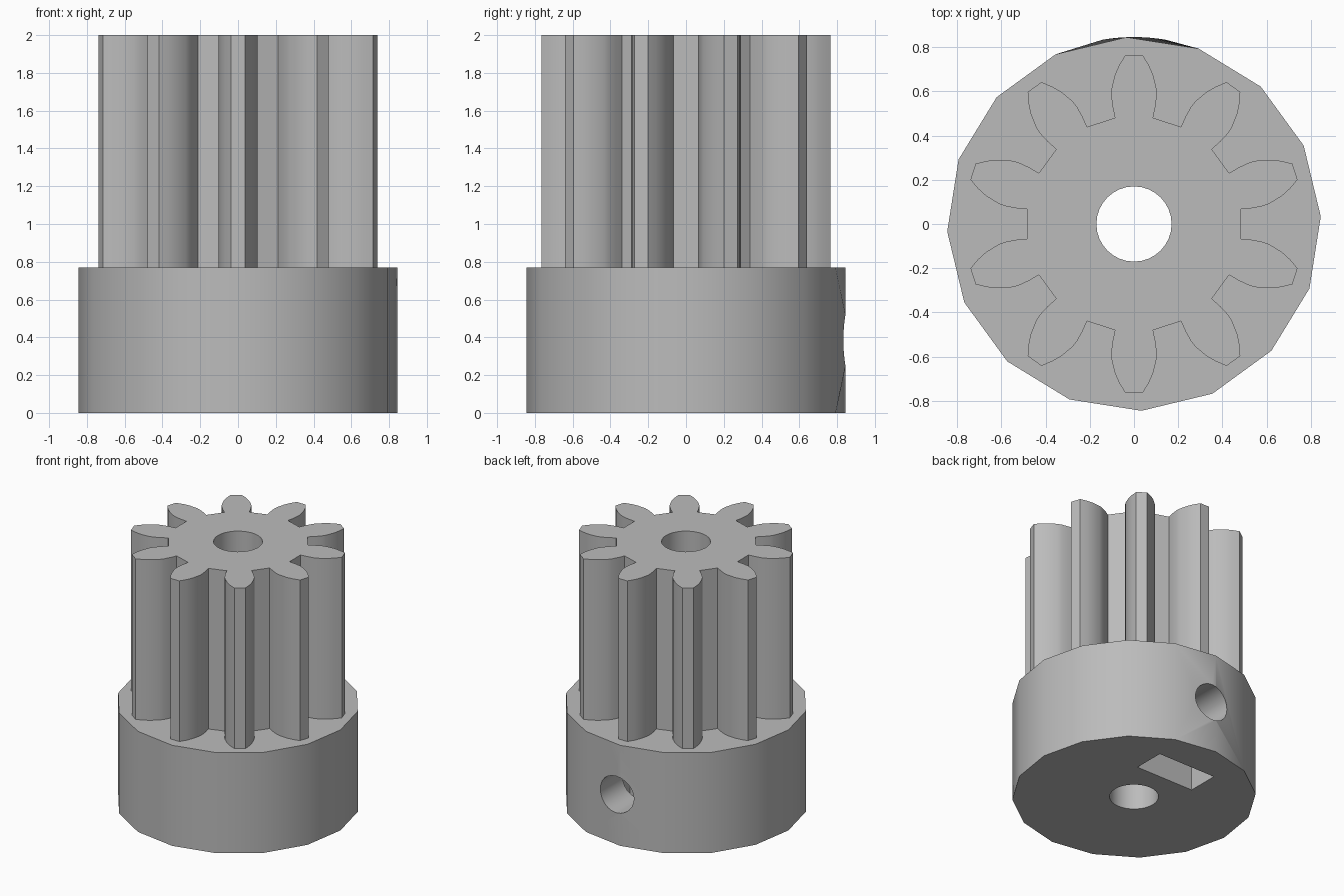
import bpy, bmesh
from math import sin, cos, pi, radians, hypot
from mathutils import Matrix

cube = bpy.data.objects.get("Cube")
if cube:
    bpy.data.objects.remove(cube, do_unlink=True)

BASE_R, BASE_TOP, TOP = 0.845, 0.77, 2.0
BORE_R, SCREW_R, SCREW_Z = 0.17, 0.14, 0.385
TEETH = 10

grey = bpy.data.materials.new("plain grey")
grey.use_nodes = True
colour = (0.5, 0.5, 0.5, 1)
grey.diffuse_color = colour
grey.node_tree.nodes["Principled BSDF"].inputs["Base Color"].default_value = colour


def prism(name, outline, z0, z1):
    """Extrude a closed outline from z0 up to z1."""
    bm = bmesh.new()
    bottom = bm.faces.new([bm.verts.new((x, y, z0)) for x, y in outline])
    top = bmesh.ops.extrude_face_region(bm, geom=[bottom])["geom"]
    for v in top:
        if isinstance(v, bmesh.types.BMVert):
            v.co.z = z1
    bmesh.ops.recalc_face_normals(bm, faces=bm.faces)
    mesh = bpy.data.meshes.new(name)
    bm.to_mesh(mesh)
    bm.free()
    mesh.materials.append(grey)
    obj = bpy.data.objects.new(name, mesh)
    bpy.context.collection.objects.link(obj)
    return obj


def ring(radius, sides, start=0):
    return [(radius * cos(start + 2 * pi * i / sides),
             radius * sin(start + 2 * pi * i / sides)) for i in range(sides)]


def select(obj):
    bpy.ops.object.select_all(action="DESELECT")
    obj.select_set(True)
    bpy.context.view_layer.objects.active = obj


def cut(obj, cutter):
    mod = obj.modifiers.new("cut", "BOOLEAN")
    mod.operation, mod.solver, mod.object = "DIFFERENCE", "EXACT", cutter
    select(obj)
    bpy.ops.object.modifier_apply(modifier=mod.name)


def smooth(obj):
    select(obj)
    bpy.ops.object.shade_smooth_by_angle(angle=radians(30))


# Base collar and toothed pinion
base = prism("base_collar", ring(BASE_R, 16, radians(2.3)), 0, BASE_TOP)

half = [(0.086, 0.48), (0.097, 0.53), (0.103, 0.58), (0.102, 0.61),
        (0.086, 0.675), (0.066, 0.72), (0.038, 0.765)]
tooth = half + [(-x, y) for x, y in reversed(half)]
outline = []
for i in range(TEETH):
    a = 2 * pi * i / TEETH
    outline += [(x * cos(a) - y * sin(a), x * sin(a) + y * cos(a)) for x, y in tooth]
pinion = prism("pinion_teeth", outline, BASE_TOP, TOP)

# Shaft bore, nut slot and set screw hole
bore = prism("bore_cutter", ring(BORE_R, 32), -0.5, 2.5)
slot = prism("nut_slot_cutter", [(-0.245, 0.33), (0.245, 0.33), (0.245, 0.57), (-0.245, 0.57)],
             -0.2, 0.63)
screw = prism("screw_hole_cutter", ring(SCREW_R, 24), 0, 1.2)
screw.data.transform(Matrix.Translation((0, 0, SCREW_Z)) @ Matrix.Rotation(-pi / 2, 4, "X"))

cut(base, bore)
cut(pinion, bore)
cut(base, slot)
cut(base, screw)
for cutter in (bore, slot, screw):
    bpy.data.objects.remove(cutter, do_unlink=True)

# Screw hole rim follows the round of the collar
for v in base.data.vertices:
    if v.co.y > 0.75 and abs(v.co.x) < 0.16 and 0.1 < v.co.z < 0.65:
        k = BASE_R / hypot(v.co.x, v.co.y)
        v.co.x *= k
        v.co.y *= k

smooth(base)
smooth(pinion)
